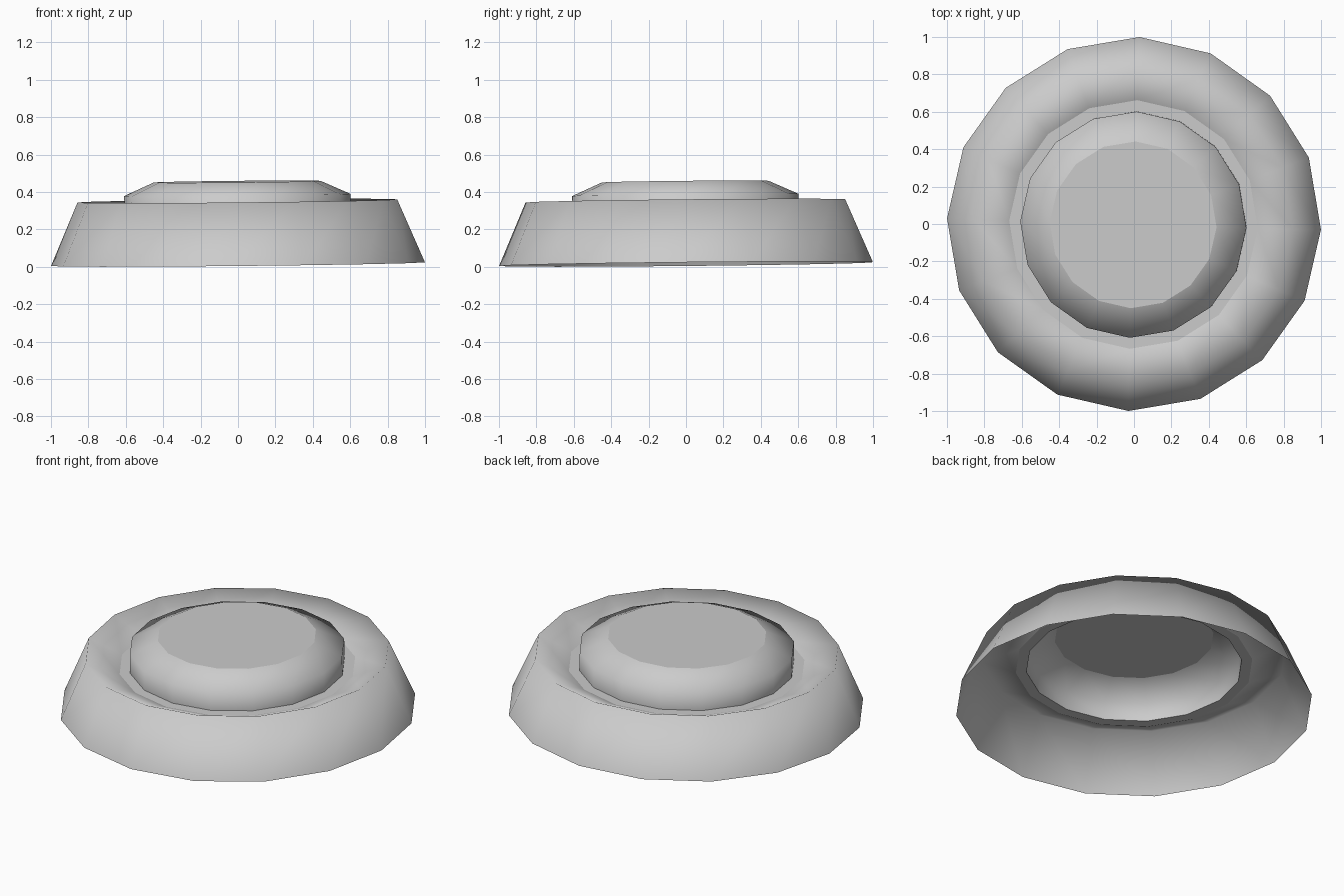
import bpy, bmesh
from math import cos, sin, pi, radians
from mathutils import Euler, Vector

if "Cube" in bpy.data.objects:
    bpy.data.objects.remove(bpy.data.objects["Cube"], do_unlink=True)

SIDES = 16
PHASE = radians(-1.7)
TILT = Euler((0.01, -0.01, 0)).to_matrix()   # the whole piece leans slightly

grey = bpy.data.materials.new("plain grey")
grey.use_nodes = True
grey.diffuse_color = (0.6, 0.6, 0.6, 1)
grey.node_tree.nodes["Principled BSDF"].inputs["Base Color"].default_value = (0.6, 0.6, 0.6, 1)


def lathe(name, profile, cap=False):
    """Turn (radius, height) points, listed outside to inside, into a thin shell."""
    bm = bmesh.new()
    rings = []
    for r, z in profile:
        ring = []
        for i in range(SIDES):
            a = PHASE + 2 * pi * i / SIDES
            p = TILT @ Vector((r * cos(a), r * sin(a), z))
            ring.append(bm.verts.new(p + Vector((0, 0, 0.014))))
        rings.append(ring)
    for low, high in zip(rings, rings[1:]):
        for i in range(SIDES):
            j = (i + 1) % SIDES
            bm.faces.new((low[i], low[j], high[j], high[i])).smooth = True
    if cap:
        top = bm.faces.new(rings[-1])
        for e in top.edges:
            e.smooth = False
    mesh = bpy.data.meshes.new(name)
    bm.to_mesh(mesh)
    bm.free()
    mesh.materials.append(grey)
    obj = bpy.data.objects.new(name, mesh)
    bpy.context.collection.objects.link(obj)
    return obj


# Sloping outer wall, rolling over the rim and down into the recess
lathe("outer_skirt", [(1.0, 0), (0.855, 0.338), (0.665, 0.255)])
# Flat floor of the recess
lathe("recess_ledge", [(0.665, 0.255), (0.605, 0.255)])
# Raised centre with a bevelled shoulder and flat top
lathe("raised_centre", [(0.605, 0.255), (0.605, 0.37), (0.446, 0.441)], cap=True)
